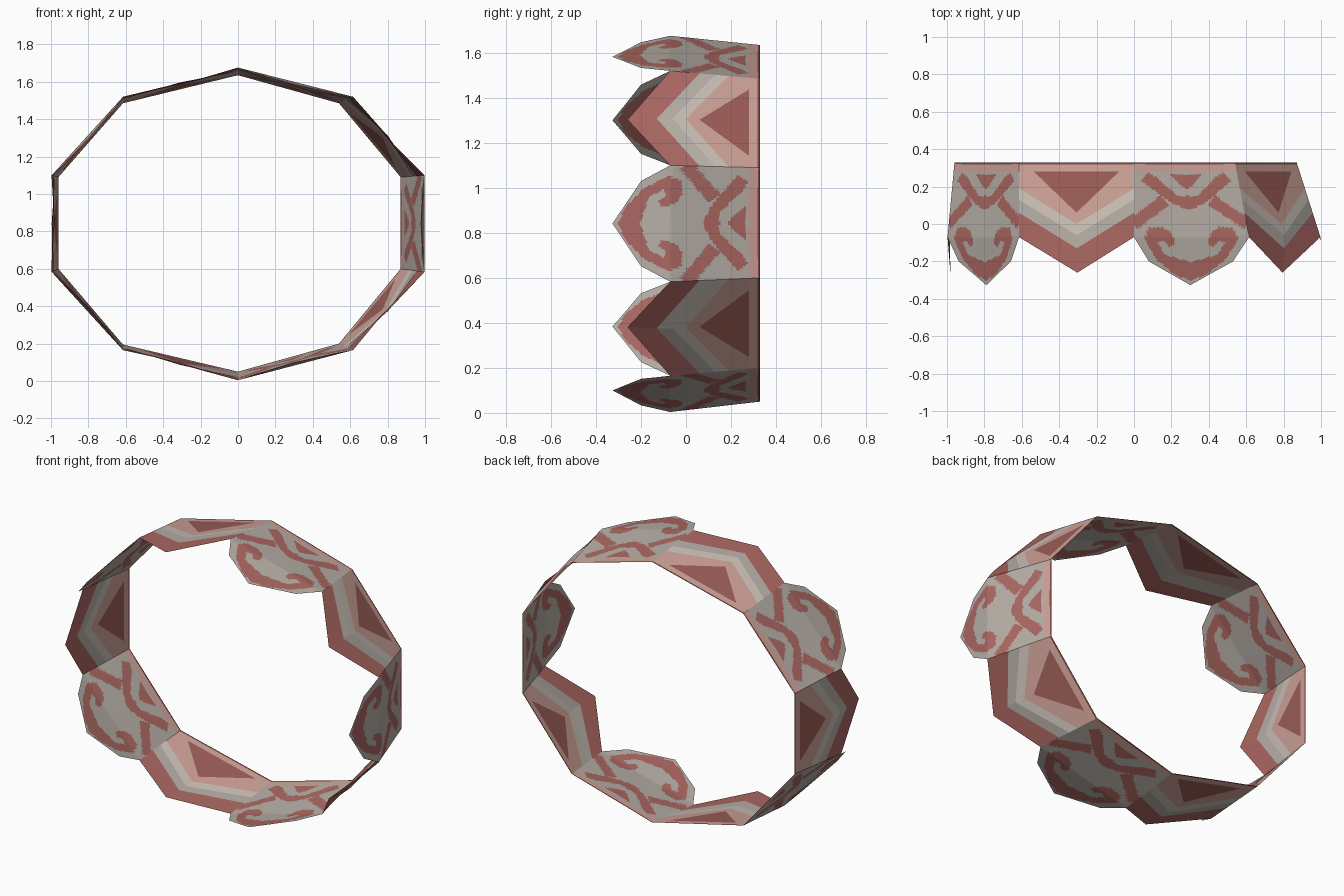
import bpy, bmesh, math
from mathutils import Vector

if "Cube" in bpy.data.objects:
    bpy.data.objects.remove(bpy.data.objects["Cube"])

# Colours
def srgb(r, g, b):
    lin = lambda c: ((c / 255 + 0.055) / 1.055) ** 2.4 if c > 10 else c / 3294
    return (lin(r), lin(g), lin(b), 1)

mats = []
for name, col in [("brick_red", (172, 104, 98)), ("dark_red", (158, 95, 89)),
                  ("warm_grey", (184, 176, 168)), ("pale_beige", (204, 194, 184)),
                  ("pale_pink", (207, 163, 153)), ("brown_edge", (130, 74, 68))]:
    m = bpy.data.materials.new(name)
    m.diffuse_color = srgb(*col)
    m.use_nodes = True
    m.node_tree.nodes["Principled BSDF"].inputs["Base Color"].default_value = m.diffuse_color
    mats.append(m)
RED, DARK, GREY, BEIGE, PINK, EDGE = range(6)

# Ten-sided ring: front loop and narrower back loop, clockwise from the top (x, z about the centre)
CZ, YF, YB = 0.84, -0.07, 0.328
FRONT = [(0, .836), (.615, .68), (.997, .26), (.997, -.257), (.615, -.675), (0, -.836),
         (-.615, -.675), (-.997, -.257), (-.997, .26), (-.615, .68)]
BACK = [(0, .795), (.54, .645), (.87, .25), (.87, -.24), (.54, -.64), (0, -.79),
        (-.615, -.645), (-.96, -.24), (-.96, .25), (-.615, .645)]

def place(i, t, y):
    """Point on panel i: t runs along the side, y from front to back."""
    j = (i + 1) % 10
    w = max(0, (y - YF) / (YB - YF))
    k = 1 - 0.08 * max(0, YF - y)
    f = Vector(FRONT[i]).lerp(Vector(FRONT[j]), t)
    b = Vector(BACK[i]).lerp(Vector(BACK[j]), t)
    p = f.lerp(b, w) * k
    return (p.x, y, CZ + p.y)

def finish(bm, name):
    bmesh.ops.remove_doubles(bm, verts=bm.verts, dist=1e-5)
    me = bpy.data.meshes.new(name)
    bm.to_mesh(me)
    bm.free()
    for m in mats:
        me.materials.append(m)
    bpy.context.collection.objects.link(bpy.data.objects.new(name, me))

# Pointed panel with V-shaped stripes and a triangle, as cut faces on two mirrored halves
def chevron_panel(i):
    bm = bmesh.new()
    a, c = -.07, -.26
    cuts = [0, .13, .20, .26]
    halves = [([(0, a + d), (.5, c + d), (.5, c + e), (0, a + e)], col)
              for d, e, col in zip(cuts, cuts[1:], (RED, GREY, BEIGE))]
    halves += [([(0, .19), (.5, 0), (.5, .06), (.13, .28), (0, .28)], PINK),
               ([(.5, .06), (.5, .28), (.13, .28)], DARK),
               ([(0, .28), (.13, .28), (.5, .28), (.5, .318), (0, .318)], PINK),
               ([(0, .318), (.5, .318), (.5, YB), (0, YB)], EDGE)]
    for pts, col in halves:
        for flip in (False, True):
            q = [(1 - t, y) for t, y in pts][::-1] if flip else pts
            f = bm.faces.new([bm.verts.new(place(i, t, y)) for t, y in q])
            f.material_index = col
    finish(bm, f"chevron_panel_{i}")

# Painted shapes on the scroll panel, given for one half (h = 0 middle, 1 side; y)
CURL = [(0, -.305), (.3, -.265), (.62, -.185), (.82, -.08), (.74, -.02), (.5, -.015), (.34, -.05),
        (.28, -.1), (.38, -.125), (.48, -.085), (.58, -.1), (.48, -.16), (.2, -.19), (0, -.2)]
ARM = [(.97, -.03), (1.01, .04), (.5, .155), (.36, .10)]
VEE = [(0, .08), (.25, .10), (.85, .23), (.75, .275), (.55, .25), (.2, .15), (0, .15)]
TRI = [(0, .18), (.32, .265), (0, .265)]

def inside(h, y, poly):
    hit = False
    for (x1, y1), (x2, y2) in zip(poly, poly[1:] + poly[:1]):
        if (y1 > y) != (y2 > y) and h < x1 + (y - y1) * (x2 - x1) / (y2 - y1):
            hit = not hit
    return hit

def scroll_colour(t, y):
    h = abs(2 * t - 1)
    if y > .318:
        return EDGE
    if y > .28:
        return PINK
    return RED if any(inside(h, y, s) for s in (CURL, ARM, VEE, TRI)) else GREY

def scroll_front(t):
    h = abs(2 * t - 1)
    if h > .74:
        return -.2 + (h - .74) / .26 * .13
    return -.327 + h / .74 * .127

# Rounded panel with scrolls, a fine sheet coloured by the shapes above
def scroll_panel(i):
    bm = bmesh.new()
    nt, ny = 54, 60
    ts = [a / nt for a in range(nt + 1)]
    uv = [[(t, scroll_front(t) + (YB - scroll_front(t)) * b / ny) for b in range(ny + 1)] for t in ts]
    vs = [[bm.verts.new(place(i, *p)) for p in col] for col in uv]
    for a in range(nt):
        for b in range(ny):
            f = bm.faces.new((vs[a][b], vs[a + 1][b], vs[a + 1][b + 1], vs[a][b + 1]))
            t = (ts[a] + ts[a + 1]) / 2
            y = (uv[a][b][1] + uv[a + 1][b + 1][1]) / 2
            f.material_index = scroll_colour(t, y)
    finish(bm, f"scroll_panel_{i}")

for i in range(10):
    (chevron_panel if i % 2 else scroll_panel)(i)
